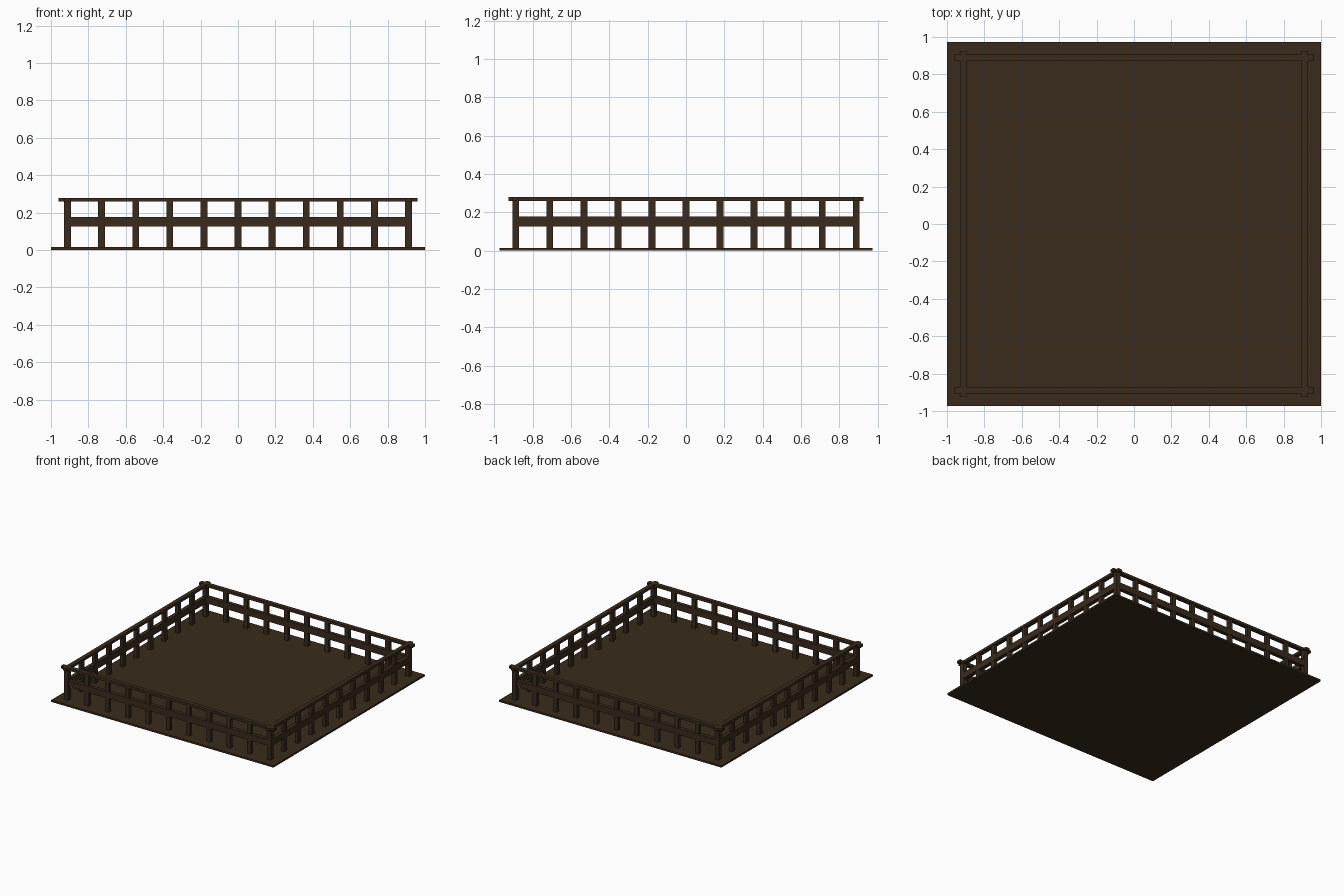
import bpy

if "Cube" in bpy.data.objects:
    bpy.data.objects.remove(bpy.data.objects["Cube"])

wood = bpy.data.materials.new("dark_wood")
wood.diffuse_color = (0.042, 0.024, 0.0116, 1)
wood.use_nodes = True
wood.node_tree.nodes["Principled BSDF"].inputs["Base Color"].default_value = wood.diffuse_color


def box(name, x0, x1, y0, y1, z0, z1):
    bpy.ops.mesh.primitive_cube_add(size=1, location=((x0 + x1) / 2, (y0 + y1) / 2, (z0 + z1) / 2))
    ob = bpy.context.object
    ob.name = name
    ob.scale = (x1 - x0, y1 - y0, z1 - z0)
    bpy.ops.object.transform_apply(location=False, rotation=False, scale=True)
    ob.data.materials.append(wood)
    return ob


FX, FY = 0.912, 0.889        # fence centre lines
BASE, RAIL, TOP = 0.015, 0.258, 0.279
W = 0.018                    # half post width
D = 0.014                    # half post depth
N = 10                       # bays per side

# floor slab
box("floor", -1, 1, -0.973, 0.973, 0, BASE)

# corner posts
for x in (-FX, FX):
    for y in (-FY, FY):
        box("corner_post", x - W, x + W, y - W, y + W, BASE, RAIL)

for s, side in ((-1, "front"), (1, "back")):
    y = s * FY
    box(side + "_top_rail", -0.96, 0.96, y - 0.017, y + 0.017, RAIL, TOP)
    box(side + "_middle_rail", -FX + W, FX - W, y - 0.016, y + 0.016, 0.125, 0.177)
    for i in range(1, N):
        x = -FX + 2 * FX * i / N
        box(side + "_post", x - W, x + W, y - D, y + D, BASE, RAIL)

for s, side in ((-1, "left"), (1, "right")):
    x = s * FX
    box(side + "_top_rail", x - 0.017, x + 0.017, -0.926, 0.926, RAIL, TOP)
    box(side + "_middle_rail", x - 0.016, x + 0.016, -FY + W, FY - W, 0.125, 0.177)
    for i in range(1, N):
        y = -FY + 2 * FY * i / N
        box(side + "_post", x - D, x + D, y - W, y + W, BASE, RAIL)
